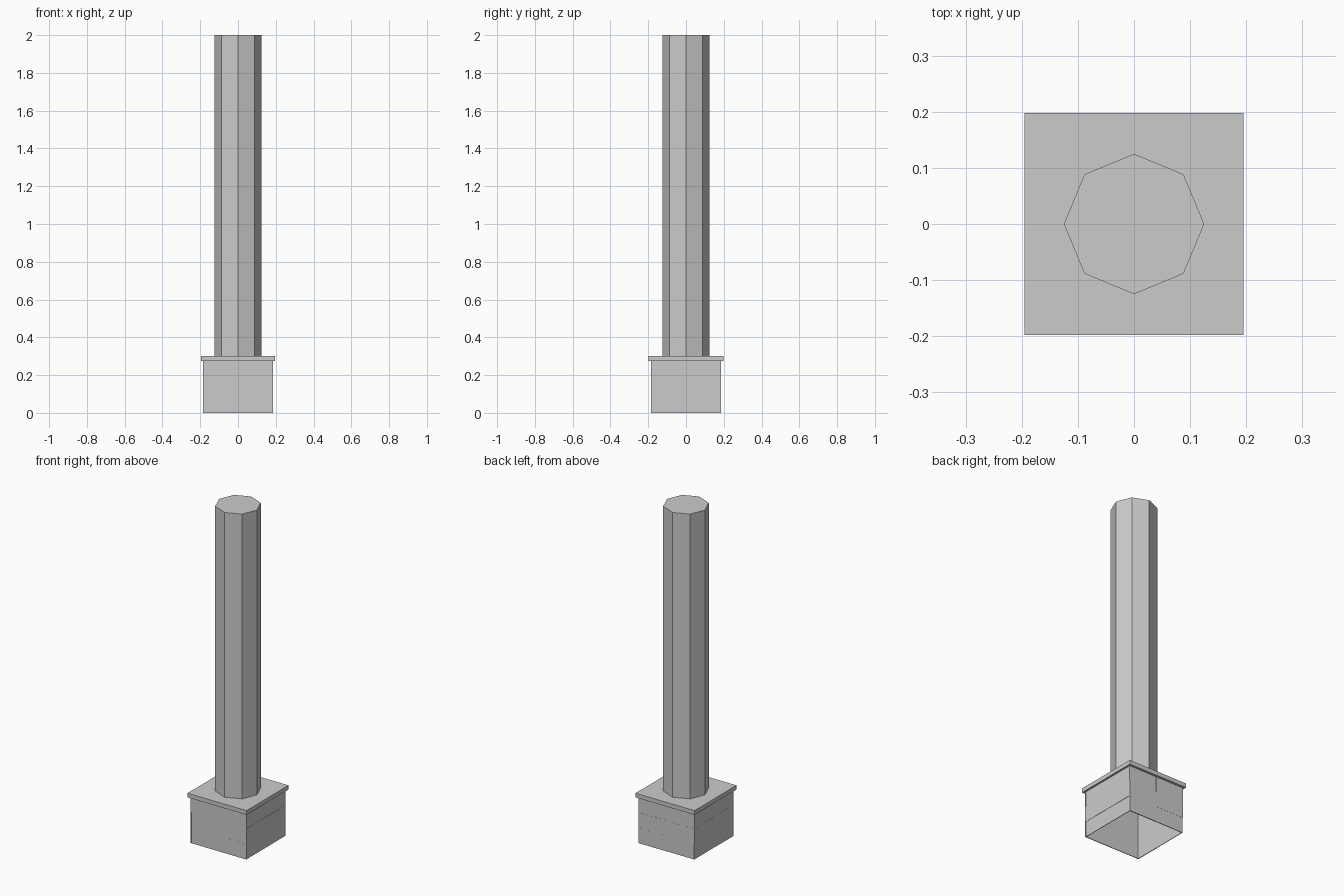
import bpy, bmesh, math, random
from mathutils import Matrix, Vector

if "Cube" in bpy.data.objects:
    bpy.data.objects.remove(bpy.data.objects["Cube"])

random.seed(3)
HALF, TOP, COURSES = 0.184, 0.275, 3


def make_object(name, bm):
    mesh = bpy.data.meshes.new(name)
    bm.to_mesh(mesh)
    bm.free()
    obj = bpy.data.objects.new(name, mesh)
    bpy.context.collection.objects.link(obj)
    return obj


def add_box(bm, lo, hi, rot=Matrix()):
    lo, hi = Vector(lo), Vector(hi)
    mat = rot @ Matrix.Translation((lo + hi) / 2) @ Matrix.Diagonal((*(hi - lo), 1))
    bmesh.ops.create_cube(bm, size=1, matrix=mat)


# Hollow brick plinth: thin facing bricks, slightly uneven, on four sides
bm = bmesh.new()
h = TOP / COURSES
for side in range(4):
    rot = Matrix.Rotation(side * math.pi / 2, 4, 'Z')
    for c in range(COURSES):
        cuts = [-HALF, 0, HALF] if c % 2 == 0 else [-HALF, HALF]
        for a, b in zip(cuts, cuts[1:]):
            out = random.uniform(-0.001, 0.001)
            add_box(bm, (a, -HALF - out, c * h),
                    (b, -HALF + 0.004, (c + 1) * h), rot)
make_object("brick_plinth", bm)

# Flat cap slab
bm = bmesh.new()
add_box(bm, (-0.195, -0.198, TOP), (0.195, 0.198, 0.3))
make_object("cap_slab", bm)

# Eight-sided column shaft
bm = bmesh.new()
bmesh.ops.create_cone(bm, cap_ends=True, segments=8, radius1=0.125, radius2=0.125,
                      depth=1.7, matrix=Matrix.Translation((0, 0, 1.15)))
make_object("column_shaft", bm)
